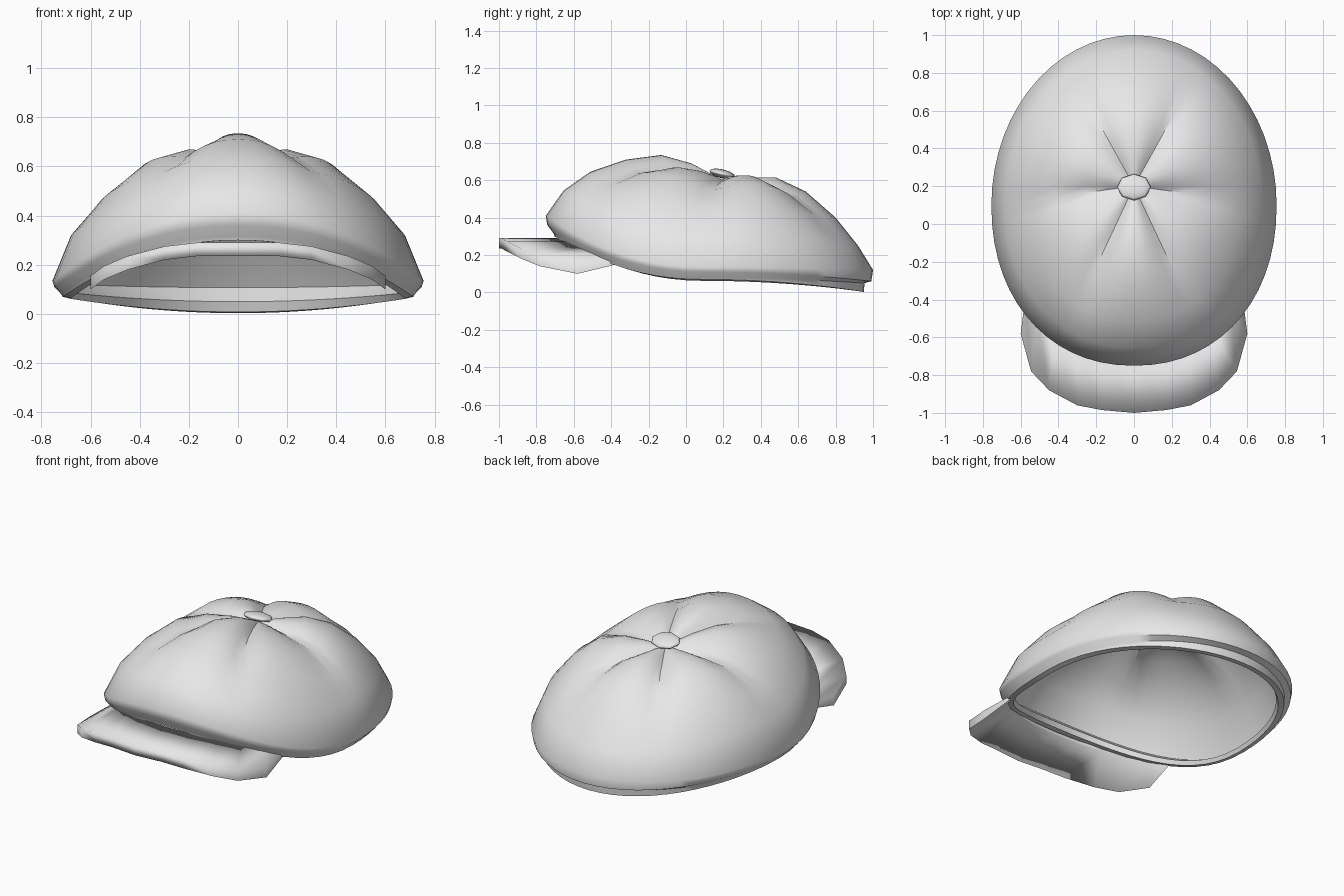
import bpy, bmesh, math
from mathutils import Vector

cube = bpy.data.objects.get("Cube")
if cube:
    bpy.data.objects.remove(cube)

cloth = bpy.data.materials.new("light_grey_cloth")
cloth.use_nodes = True
cloth.diffuse_color = (0.8, 0.8, 0.8, 1)
cloth.node_tree.nodes["Principled BSDF"].inputs["Base Color"].default_value = (0.8, 0.8, 0.8, 1)


def finish(name, bm, angle):
    bmesh.ops.recalc_face_normals(bm, faces=bm.faces)
    mesh = bpy.data.meshes.new(name)
    bm.to_mesh(mesh)
    bm.free()
    mesh.materials.append(cloth)
    obj = bpy.data.objects.new(name, mesh)
    bpy.context.collection.objects.link(obj)
    bpy.ops.object.select_all(action='DESELECT')
    obj.select_set(True)
    bpy.context.view_layer.objects.active = obj
    bpy.ops.object.shade_smooth_by_angle(angle=math.radians(angle))
    return obj


# Crown: six puffed panels blended from front, side and back height profiles
SEGS = 60
STEPS = [0, 0.08, 0.18, 0.35, 0.55, 0.75, 0.9, 1]
FRONT = [0.6, 0.64, 0.69, 0.735, 0.71, 0.645, 0.545, 0.41]
SIDE = [0.6, 0.615, 0.625, 0.63, 0.59, 0.465, 0.325, 0.135]
BACK = [0.6, 0.61, 0.615, 0.615, 0.54, 0.40, 0.25, 0.12]
SEAM = [0, 0.015, 0.035, 0.055, 0.045, 0.02, 0.005, 0]
APEX = Vector((0, 0.2))


def blend(phi, front, side, back):
    s = math.sin(phi)
    return side + ((back if s > 0 else front) - side) * s * s


def rim(phi, scale=1):
    c, s = math.cos(phi), math.sin(phi)
    if s < 0:  # the front is a little squarer than the back
        c, s = math.copysign(abs(c) ** 0.93, c), -abs(s) ** 0.93
    return Vector((0.755 * scale * c, 0.1 + scale * (0.9 if s > 0 else 0.85) * s))


def crown_point(phi, i, inset=1, drop=0):
    p = APEX.lerp(rim(phi, inset), STEPS[i])
    valley = (1 - abs(math.sin(3 * phi))) ** 1.2
    z = blend(phi, FRONT[i], SIDE[i], BACK[i]) - SEAM[i] * valley
    return Vector((p.x, p.y, z - drop))


def hem_point(phi, scale, front, side, back):
    p = rim(phi, scale)
    return Vector((p.x, p.y, blend(phi, front, side, back)))


rings = [lambda a, i=i: crown_point(a, i) for i in range(1, len(STEPS))]
# turned-under hem, inner sweatband, then lining
for hem in [(0.99, 0.36, 0.11, 0.06), (0.95, 0.315, 0.078, 0.05),
            (0.945, 0.30, 0.07, 0.003), (0.905, 0.30, 0.062, 0.008),
            (0.89, 0.33, 0.085, 0.05)]:
    rings.append(lambda a, h=hem: hem_point(a, *h))
rings += [lambda a, i=i: crown_point(a, i, 0.98, 0.013) for i in range(7, 0, -1)]

bm = bmesh.new()
angles = [2 * math.pi * k / SEGS for k in range(SEGS)]
loops = [[bm.verts.new(ring(a)) for a in angles] for ring in rings]
for lo, hi in zip(loops, loops[1:]):
    for k in range(SEGS):
        n = (k + 1) % SEGS
        bm.faces.new((lo[k], lo[n], hi[n], hi[k]))
for loop, drop in ((loops[0], 0), (loops[-1], 0.013)):
    tip = bm.verts.new((APEX.x, APEX.y, FRONT[0] - drop))
    for k in range(SEGS):
        bm.faces.new((loop[k], loop[(k + 1) % SEGS], tip))
finish("crown", bm, 45)

# Visor: curved peak between the hem and a rounded outer edge
inner = [(0, -0.69, 0.29), (0.17, -0.68, 0.287), (0.3, -0.64, 0.275),
         (0.42, -0.57, 0.245), (0.51, -0.48, 0.21), (0.575, -0.38, 0.17)]
outer = [(0, -1, 0.29), (0.17, -0.985, 0.29), (0.3, -0.96, 0.275),
         (0.45, -0.88, 0.235), (0.545, -0.78, 0.195), (0.6, -0.58, 0.155)]


def mirrored(half):
    return [Vector((-x, y, z)) for x, y, z in half[:0:-1]] + [Vector(p) for p in half]


bm = bmesh.new()
down = Vector((0, 0, -0.055))
ins, outs = mirrored(inner), mirrored(outer)
rows = [ins, outs, [p + down for p in outs], [p + down * 0.4 for p in ins]]
rows = [[bm.verts.new(p) for p in row] for row in rows]
for j in range(4):
    a, b = rows[j], rows[(j + 1) % 4]
    for k in range(len(a) - 1):
        bm.faces.new((a[k], a[k + 1], b[k + 1], b[k]))
for end in (0, -1):
    bm.faces.new([row[end] for row in rows])
finish("visor", bm, 100)

# Covered button on the apex
bm = bmesh.new()
bmesh.ops.create_uvsphere(bm, u_segments=8, v_segments=6, radius=1)
button = finish("top_button", bm, 60)
button.scale = (0.09, 0.072, 0.024)
button.location = (0, 0.195, 0.634)
button.rotation_euler = (math.radians(-14), 0, 0)
